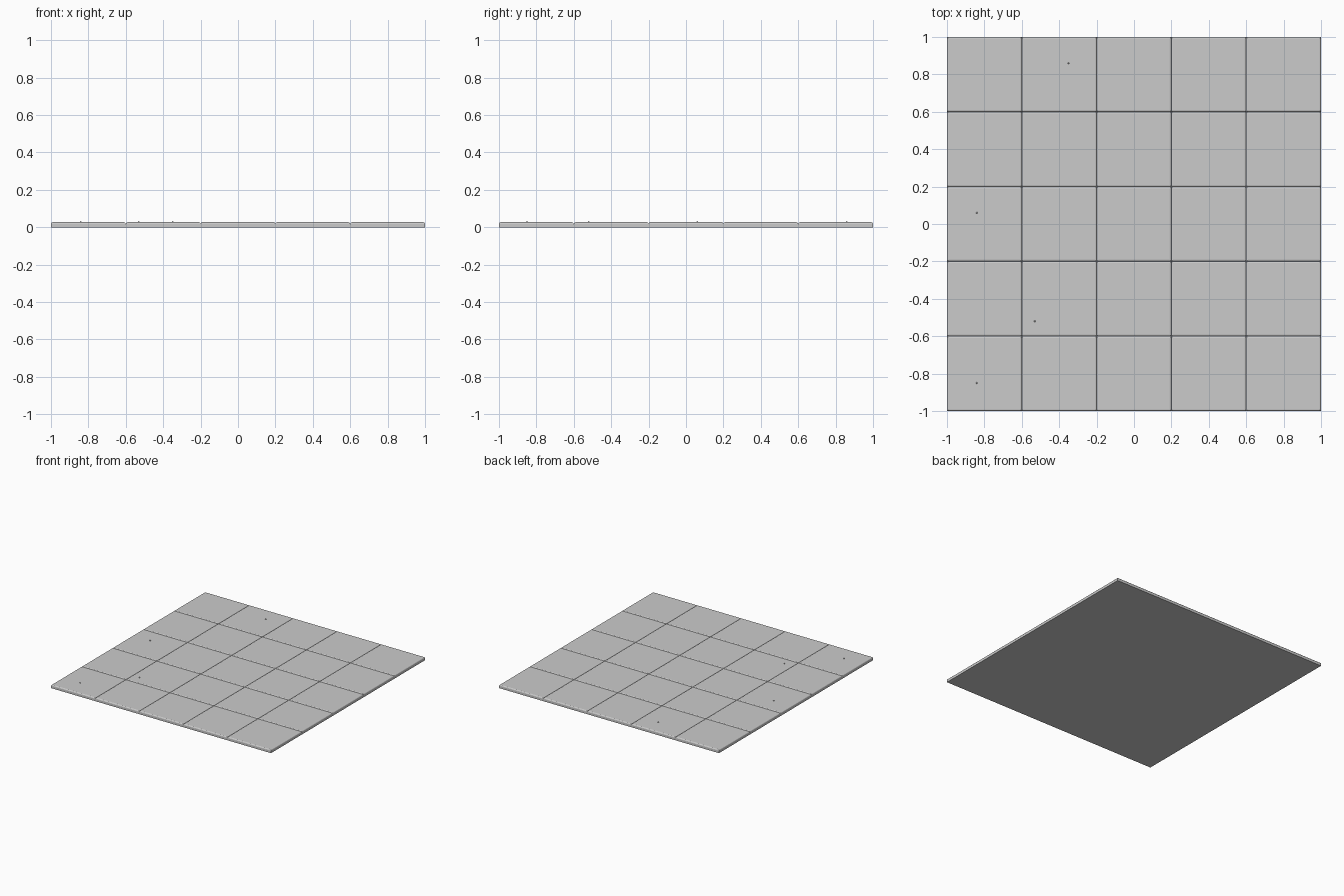
import bpy, bmesh
from mathutils import Matrix

if "Cube" in bpy.data.objects:
    bpy.data.objects.remove(bpy.data.objects["Cube"])

N, P, H, B = 5, 0.4, 0.027, 0.009   # tiles per side, pitch, thickness, edge rounding


def finish(bm, name):
    mesh = bpy.data.meshes.new(name)
    bm.to_mesh(mesh)
    bm.free()
    ob = bpy.data.objects.new(name, mesh)
    bpy.context.collection.objects.link(ob)
    return ob


def add_tile(bm, x, y):
    # a square block with a rounded top rim
    t = bmesh.new()
    bmesh.ops.create_cube(t, size=1, matrix=Matrix.Translation((x, y, H / 2)) @ Matrix.Diagonal((P, P, H, 1)))
    rim = [e for e in t.edges if all(v.co.z > H - 1e-4 for v in e.verts)]
    bmesh.ops.bevel(t, geom=rim, offset=B, segments=3, profile=0.5, affect='EDGES')
    # drop the hidden walls where neighbouring tiles touch
    t.normal_update()
    hidden = []
    for f in t.faces:
        c = f.calc_center_median()
        if abs(f.normal.z) < 1e-3 and max(abs(c.x), abs(c.y)) < N * P / 2 - 1e-3:
            hidden.append(f)
    bmesh.ops.delete(t, geom=hidden, context='FACES')
    tmp = bpy.data.meshes.new("tmp")
    t.to_mesh(tmp)
    t.free()
    bm.from_mesh(tmp)
    bpy.data.meshes.remove(tmp)


# checkerboard of floor tiles in two sets
for parity, name in enumerate(("floor_tiles_a", "floor_tiles_b")):
    bm = bmesh.new()
    for i in range(N):
        for j in range(N):
            if (i + j) % 2 == parity:
                add_tile(bm, (i - 2) * P, (j - 2) * P)
    finish(bm, name)

# four tiny grit specks on the surface
bm = bmesh.new()
for x, y in ((-0.84, -0.85), (-0.53, -0.52), (-0.84, 0.06), (-0.35, 0.86)):
    bmesh.ops.create_icosphere(bm, subdivisions=1, radius=0.005,
                               matrix=Matrix.Translation((x, y, H + 0.001)))
finish(bm, "grit_specks")
